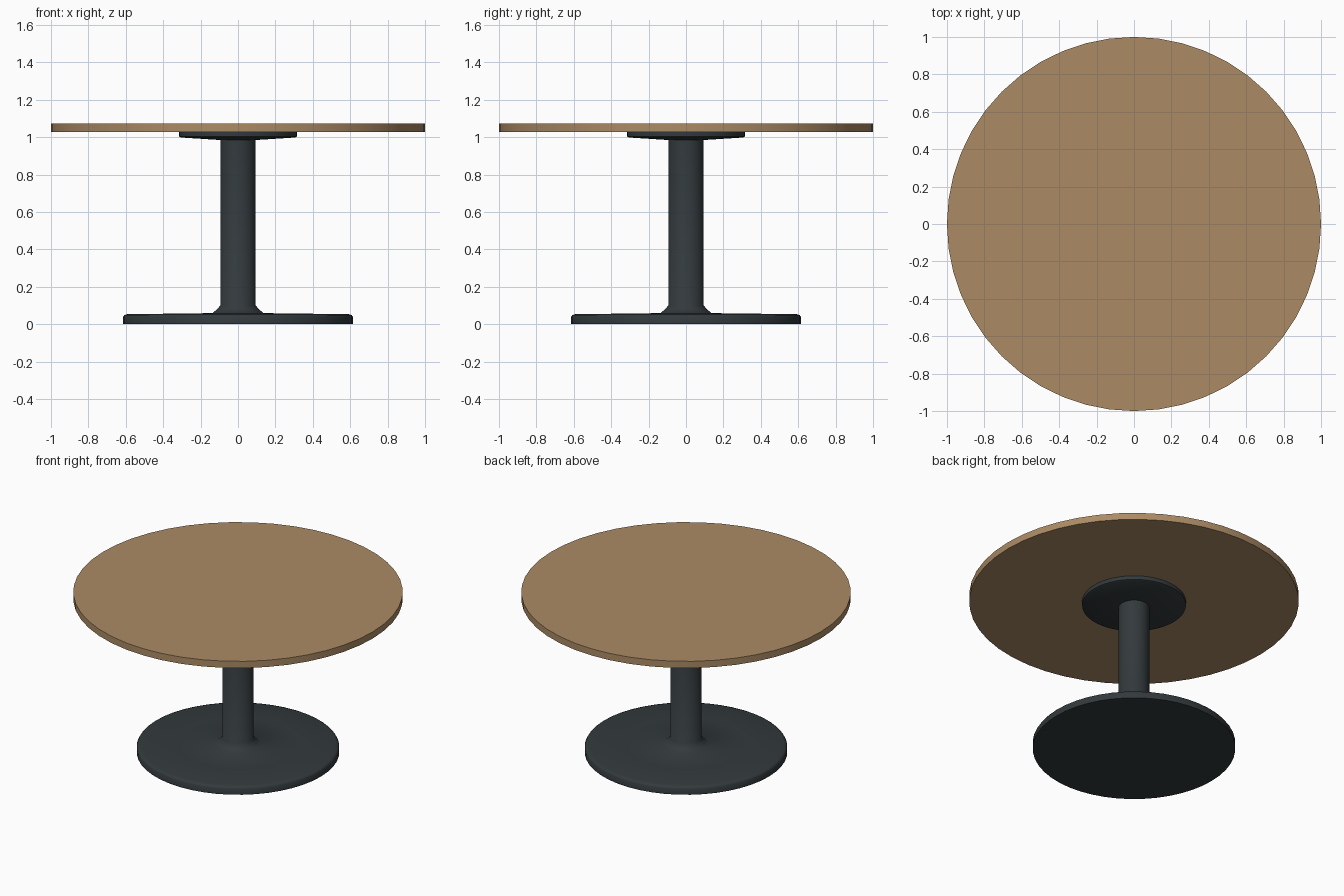
import bpy, bmesh, math

if "Cube" in bpy.data.objects:
    bpy.data.objects.remove(bpy.data.objects["Cube"])


def material(name, rgb):
    m = bpy.data.materials.new(name)
    m.diffuse_color = (*rgb, 1)
    m.use_nodes = True
    m.node_tree.nodes["Principled BSDF"].inputs["Base Color"].default_value = m.diffuse_color
    return m


def lathe(name, profile, sides, mat):
    """Revolve (radius, z) points about z and cap both ends."""
    bm = bmesh.new()
    rings = []
    for r, z in profile:
        rings.append([bm.verts.new((r * math.cos(2 * math.pi * i / sides),
                                    r * math.sin(2 * math.pi * i / sides), z))
                      for i in range(sides)])
    for a, b in zip(rings, rings[1:]):
        for i in range(sides):
            j = (i + 1) % sides
            bm.faces.new((a[i], a[j], b[j], b[i]))
    bm.faces.new(rings[0][::-1])
    bm.faces.new(rings[-1])
    me = bpy.data.meshes.new(name)
    bm.to_mesh(me)
    bm.free()
    ob = bpy.data.objects.new(name, me)
    bpy.context.collection.objects.link(ob)
    me.materials.append(mat)
    bpy.ops.object.select_all(action='DESELECT')
    ob.select_set(True)
    bpy.context.view_layer.objects.active = ob
    bpy.ops.object.shade_smooth_by_angle(angle=math.radians(50))
    return ob


wood = material("wood", (0.41, 0.26, 0.13))
metal = material("dark_metal", (0.033, 0.042, 0.046))

# Round wooden top
lathe("table_top", [(1.0, 1.028), (1.0, 1.073)], 48, wood)

# Pedestal: bevelled foot disc, flared collar, column and support plate
lathe("pedestal", [
    (0.615, 0.0), (0.615, 0.038), (0.608, 0.048), (0.593, 0.053),
    (0.375, 0.056), (0.137, 0.059), (0.115, 0.077), (0.094, 0.1),
    (0.094, 0.985), (0.12, 0.986), (0.305, 0.998), (0.315, 1.003), (0.315, 1.028),
], 48, metal)
